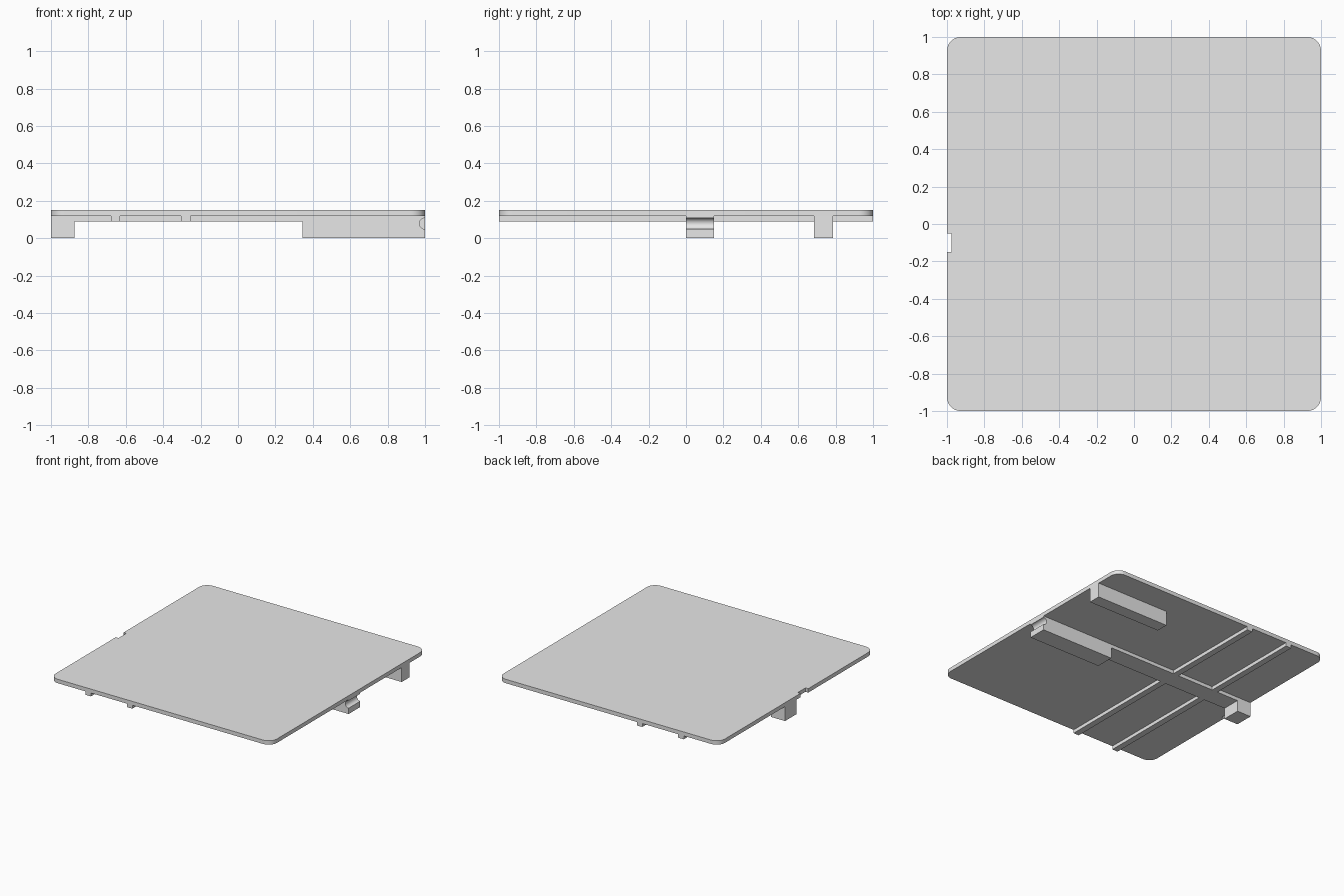
import bpy
import bmesh
from math import pi, sin, cos
from mathutils import Vector

cube = bpy.data.objects.get("Cube")
if cube:
    bpy.data.objects.remove(cube, do_unlink=True)

TOP, UNDER, RIB = 0.15, 0.118, 0.09   # plate top, plate underside, rib underside

grey = bpy.data.materials.new("light grey")
grey.use_nodes = True
colour = (0.8, 0.8, 0.8, 1)
grey.diffuse_color = colour
grey.node_tree.nodes["Principled BSDF"].inputs["Base Color"].default_value = colour


def extrude(name, outline, offset):
    """Fill a closed outline and extrude it along the offset."""
    bm = bmesh.new()
    face = bm.faces.new([bm.verts.new(p) for p in outline])
    moved = bmesh.ops.extrude_face_region(bm, geom=[face])["geom"]
    bmesh.ops.translate(bm, vec=Vector(offset),
                        verts=[v for v in moved if isinstance(v, bmesh.types.BMVert)])
    bmesh.ops.recalc_face_normals(bm, faces=bm.faces)
    mesh = bpy.data.meshes.new(name)
    bm.to_mesh(mesh)
    bm.free()
    mesh.materials.append(grey)
    obj = bpy.data.objects.new(name, mesh)
    bpy.context.collection.objects.link(obj)
    bpy.ops.object.select_all(action="DESELECT")
    obj.select_set(True)
    bpy.context.view_layer.objects.active = obj
    bpy.ops.object.shade_smooth_by_angle(angle=pi / 6)
    return obj


def box(name, x0, x1, y0, y1, z0, z1):
    outline = [(x0, y0, z0), (x1, y0, z0), (x1, y1, z0), (x0, y1, z0)]
    return extrude(name, outline, (0, 0, z1 - z0))


def arc(cx, cy, radius, start, end, steps=10):
    angles = [start + (end - start) * i / steps for i in range(steps + 1)]
    return [(cx + radius * cos(a), cy + radius * sin(a)) for a in angles]


# Plate with rounded corners and a small notch in the right edge
radius = 0.075
inner = 1 - radius
outline = []
for i, (sx, sy) in enumerate([(1, 1), (-1, 1), (-1, -1), (1, -1)]):
    outline += arc(sx * inner, sy * inner, radius, i * pi / 2, (i + 1) * pi / 2)
    if i == 1:
        outline += [(-1, -0.05), (-0.975, -0.05), (-0.975, -0.15), (-1, -0.15)]
extrude("plate", [(x, y, UNDER) for x, y in outline], (0, 0, TOP - UNDER))

# Central bar: deep at one end with a round groove, a short foot at the other
groove = arc(1, 0.078, 0.03, 1.5 * pi, 0.5 * pi, 12)
profile = [(-1, UNDER), (-1, 0), (-0.875, 0), (-0.875, RIB), (0.345, RIB),
           (0.345, 0), (1, 0)] + groove + [(1, UNDER)]
extrude("central_bar", [(x, 0, z) for x, z in profile], (0, 0.15, 0))

# Short block beside the bar
box("side_block", 0.345, 1, 0.685, 0.785, 0, UNDER)

# Thin ribs running front to back on both sides of the bar
for x, side in ((-0.655, "outer"), (-0.28, "inner")):
    box(side + "_rib_front", x - 0.025, x + 0.025, -1, 0, RIB, UNDER)
    box(side + "_rib_back", x - 0.025, x + 0.025, 0.15, 1, RIB, UNDER)
